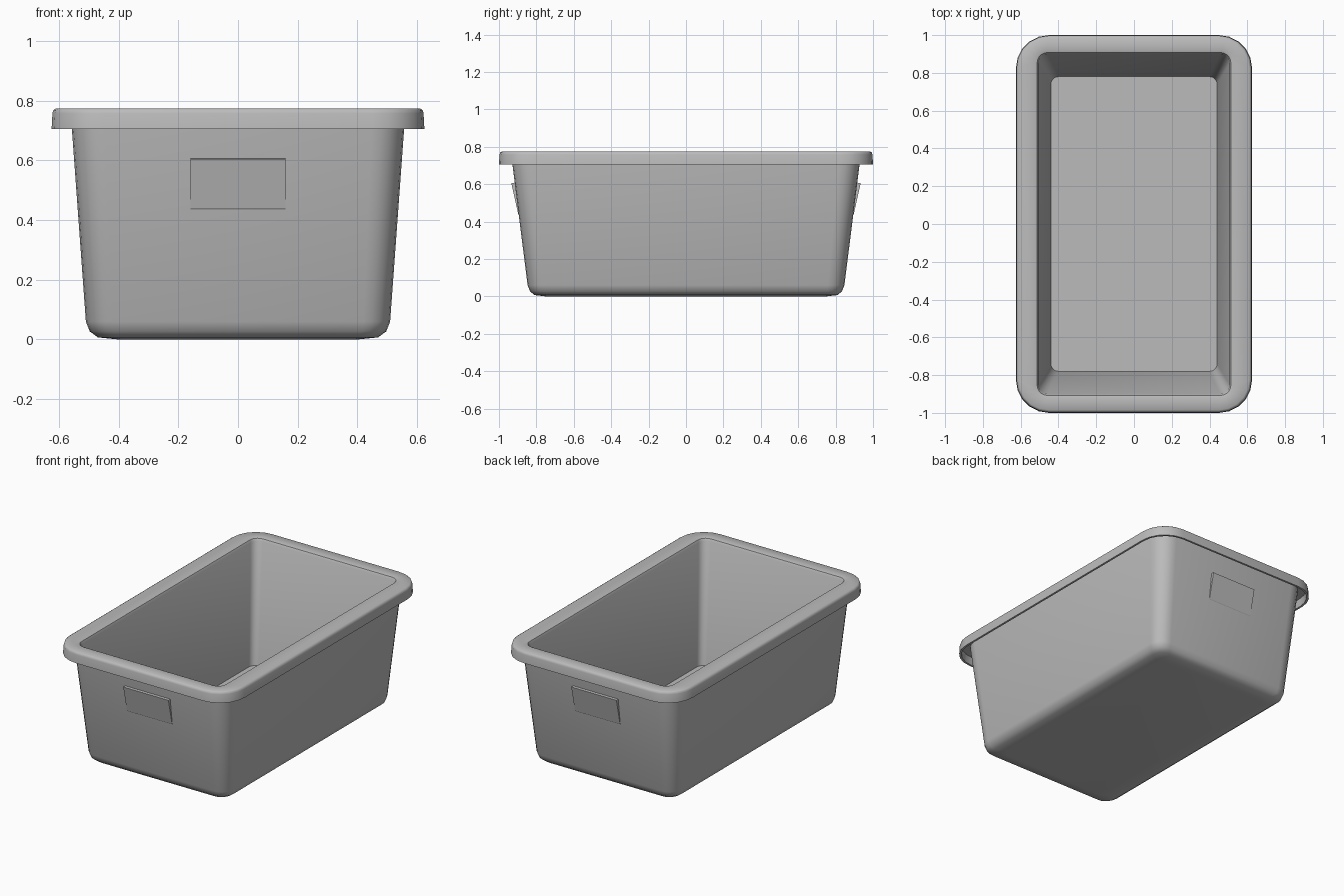
import bpy, bmesh, math
from mathutils import Vector

cube = bpy.data.objects.get("Cube")
if cube:
    bpy.data.objects.remove(cube, do_unlink=True)

grey = bpy.data.materials.new("grey plastic")
grey.use_nodes = True
grey.diffuse_color = (0.5, 0.5, 0.5, 1)
grey.node_tree.nodes["Principled BSDF"].inputs["Base Color"].default_value = (0.5, 0.5, 0.5, 1)

CORNER_STEPS = 5


def ring(bm, hx, hy, z, r):
    """Rounded rectangle of vertices at height z."""
    verts = []
    for q, (sx, sy) in enumerate([(1, 1), (-1, 1), (-1, -1), (1, -1)]):
        for i in range(CORNER_STEPS + 1):
            a = math.radians(90) * (q + i / CORNER_STEPS)
            verts.append(bm.verts.new((sx * (hx - r) + r * math.cos(a),
                                       sy * (hy - r) + r * math.sin(a), z)))
    return verts


def finish(bm, name, angle):
    bmesh.ops.recalc_face_normals(bm, faces=bm.faces)
    for f in bm.faces:
        f.smooth = True
    mesh = bpy.data.meshes.new(name)
    bm.to_mesh(mesh)
    bm.free()
    mesh.set_sharp_from_angle(angle=math.radians(angle))
    mesh.materials.append(grey)
    obj = bpy.data.objects.new(name, mesh)
    bpy.context.scene.collection.objects.link(obj)
    return obj


# Tub shell: half width, half length, height, corner radius
profile = [
    (0.40, 0.75, 0.0, 0.05),      # underside
    (0.47, 0.81, 0.007, 0.07),
    (0.497, 0.834, 0.027, 0.08),
    (0.51, 0.847, 0.06, 0.09),    # outer wall
    (0.558, 0.93, 0.72, 0.11),
    (0.56, 0.933, 0.755, 0.11),   # hollow under the rim
    (0.607, 0.982, 0.755, 0.16),
    (0.612, 0.987, 0.705, 0.165),
    (0.625, 1.0, 0.705, 0.175),   # rim skirt
    (0.622, 0.997, 0.758, 0.172),
    (0.619, 0.994, 0.769, 0.17),
    (0.610, 0.985, 0.775, 0.16),  # rim top
    (0.525, 0.92, 0.775, 0.06),
    (0.513, 0.908, 0.771, 0.055),
    (0.506, 0.9, 0.757, 0.05),    # inner wall
    (0.44, 0.78, 0.02, 0.04),     # floor
]
bm = bmesh.new()
rings = [ring(bm, *p) for p in profile]
for a, b in zip(rings, rings[1:]):
    n = len(a)
    for i in range(n):
        bm.faces.new((a[i], a[(i + 1) % n], b[(i + 1) % n], b[i]))
bm.faces.new(rings[0])
bm.faces.new(rings[-1])
finish(bm, "tub", 40)

# Wedge-shaped grips on both ends: distance from centre and height
grip = [(0.89, 0.43), (0.897, 0.44), (0.934, 0.605), (0.90, 0.607)]
for name, side in (("front_grip", -1), ("back_grip", 1)):
    bm = bmesh.new()
    left, right = [[bm.verts.new(Vector((x, side * y, z))) for y, z in grip]
                   for x in (-0.16, 0.16)]
    bm.faces.new(left)
    bm.faces.new(right)
    for i in range(4):
        j = (i + 1) % 4
        bm.faces.new((left[i], left[j], right[j], right[i]))
    finish(bm, name, 20)
